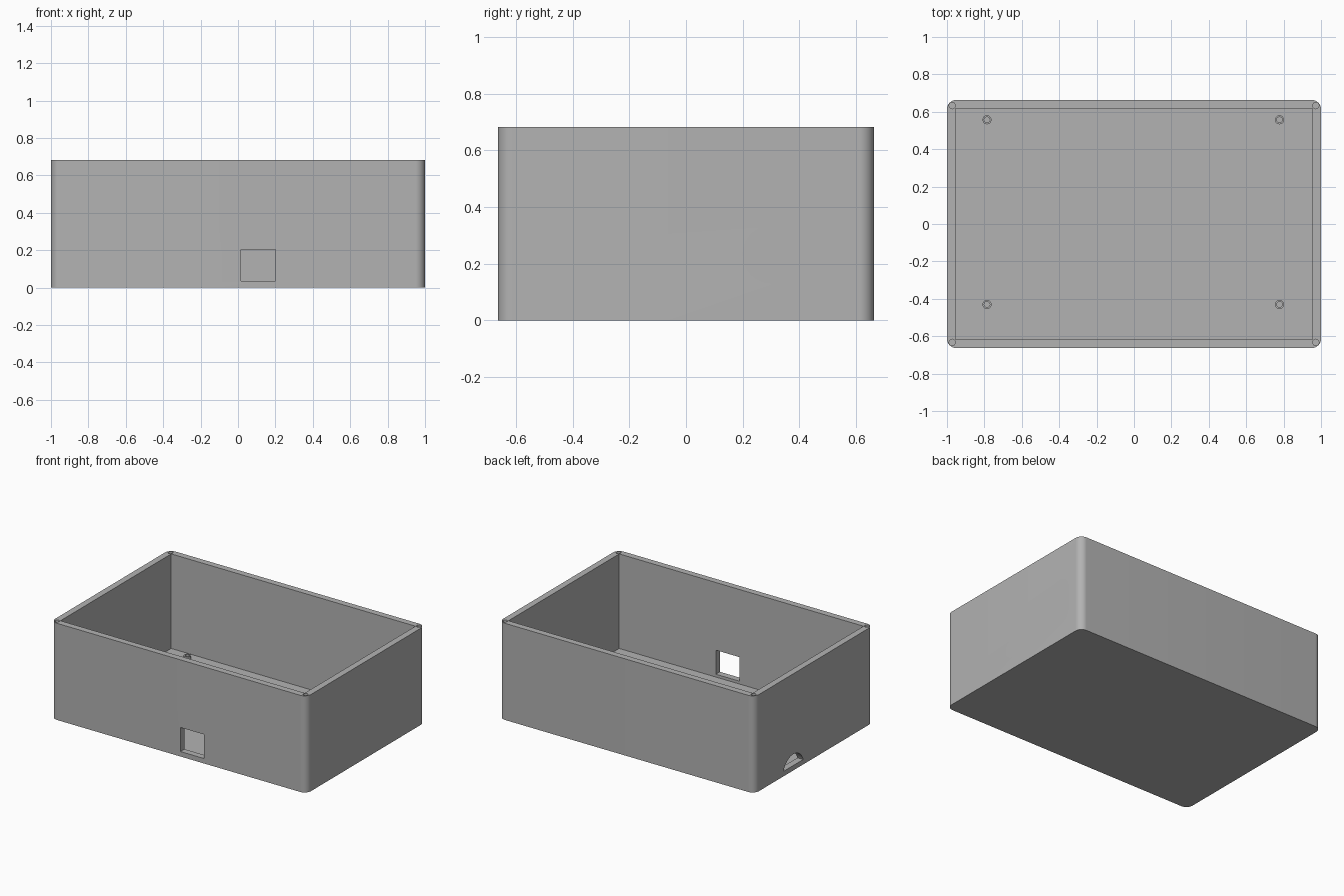
import bpy, bmesh, math
from mathutils import Matrix

cube = bpy.data.objects.get("Cube")
if cube:
    bpy.data.objects.remove(cube)

grey = bpy.data.materials.new("plain_grey")
grey.diffuse_color = (0.45, 0.45, 0.45, 1)
grey.use_nodes = True
grey.node_tree.nodes["Principled BSDF"].inputs["Base Color"].default_value = grey.diffuse_color

WIDTH, DEPTH, HEIGHT = 1.0, 0.663, 0.683   # half width, half depth, full height
WALL, FLOOR, BOARD = 0.045, 0.015, 0.035
ALONG_Z = Matrix.Identity(4)
ALONG_X = Matrix(((0, 0, 1, 0), (1, 0, 0, 0), (0, 1, 0, 0), (0, 0, 0, 1)))
ALONG_Y = Matrix(((1, 0, 0, 0), (0, 0, -1, 0), (0, 1, 0, 0), (0, 0, 0, 1)))


def arc(x, y, r, start=0, sweep=360, steps=48):
    """Points on an arc; a full circle does not repeat its first point."""
    count = steps if sweep == 360 else steps + 1
    angles = [math.radians(start + sweep * i / steps) for i in range(count)]
    return [(x + r * math.cos(a), y + r * math.sin(a)) for a in angles]


def rectangle(x0, x1, y0, y1):
    return [(x0, y0), (x1, y0), (x1, y1), (x0, y1)]


def prism(name, outline, low, high, matrix=ALONG_Z):
    """Extrude a flat outline between two levels along the chosen axis."""
    bm = bmesh.new()
    face = bm.faces.new([bm.verts.new((x, y, low)) for x, y in outline])
    top = bmesh.ops.extrude_face_region(bm, geom=[face])["geom"]
    verts = [v for v in top if isinstance(v, bmesh.types.BMVert)]
    bmesh.ops.translate(bm, verts=verts, vec=(0, 0, high - low))
    bm.transform(matrix)
    bmesh.ops.recalc_face_normals(bm, faces=bm.faces)
    mesh = bpy.data.meshes.new(name)
    bm.to_mesh(mesh)
    bm.free()
    mesh.materials.append(grey)
    obj = bpy.data.objects.new(name, mesh)
    bpy.context.collection.objects.link(obj)
    return obj


def cut(target, cutter):
    """Subtract the cutter and throw it away."""
    bpy.context.view_layer.objects.active = target
    mod = target.modifiers.new("cut", "BOOLEAN")
    mod.operation, mod.solver, mod.object = "DIFFERENCE", "EXACT", cutter
    bpy.ops.object.modifier_apply(modifier=mod.name)
    bpy.data.objects.remove(cutter)


def smooth(obj):
    bpy.ops.object.select_all(action="DESELECT")
    obj.select_set(True)
    bpy.context.view_layer.objects.active = obj
    bpy.ops.object.shade_smooth_by_angle(angle=math.radians(30))


# Enclosure body with rounded upright corners
r = 0.05
outline = []
for i, (sx, sy) in enumerate([(1, 1), (-1, 1), (-1, -1), (1, -1)]):
    outline += arc(sx * (WIDTH - r), sy * (DEPTH - r), r, 90 * i, 90, 12)
body = prism("enclosure_body", outline, 0, HEIGHT)

# Open cavity
inner_x, inner_y = WIDTH - WALL, DEPTH - WALL
cut(body, prism("cavity", rectangle(-inner_x, inner_x, -inner_y, inner_y), FLOOR, 1))

# Front square port, round side port and low arched port
cut(body, prism("front_port", rectangle(0.015, 0.2, BOARD, 0.205), 0.6, 0.7, ALONG_Y))
cut(body, prism("round_port", arc(0.41, 0.26, 0.115, steps=64), 0.9, 1.1, ALONG_X))
half = math.degrees(math.asin(BOARD / 0.115))
cut(body, prism("arched_port", arc(0.23, 0, 0.115, half, 180 - 2 * half),
                -1.1, -0.9, ALONG_X))

# Screw holes in the rim corners
for sx in (-1, 1):
    for sy in (-1, 1):
        hole = arc(sx * 0.972, sy * 0.633, 0.017, steps=24)
        cut(body, prism("screw_hole", hole, HEIGHT - 0.15, 1))
smooth(body)

# Hollow standoffs on the floor
for x in (-0.786, 0.778):
    for y in (-0.43, 0.557):
        post = prism("standoff", arc(x, y, 0.024, steps=32), FLOOR - 0.005, BOARD)
        cut(post, prism("bore", arc(x, y, 0.015, steps=32), FLOOR, 1))
        smooth(post)
